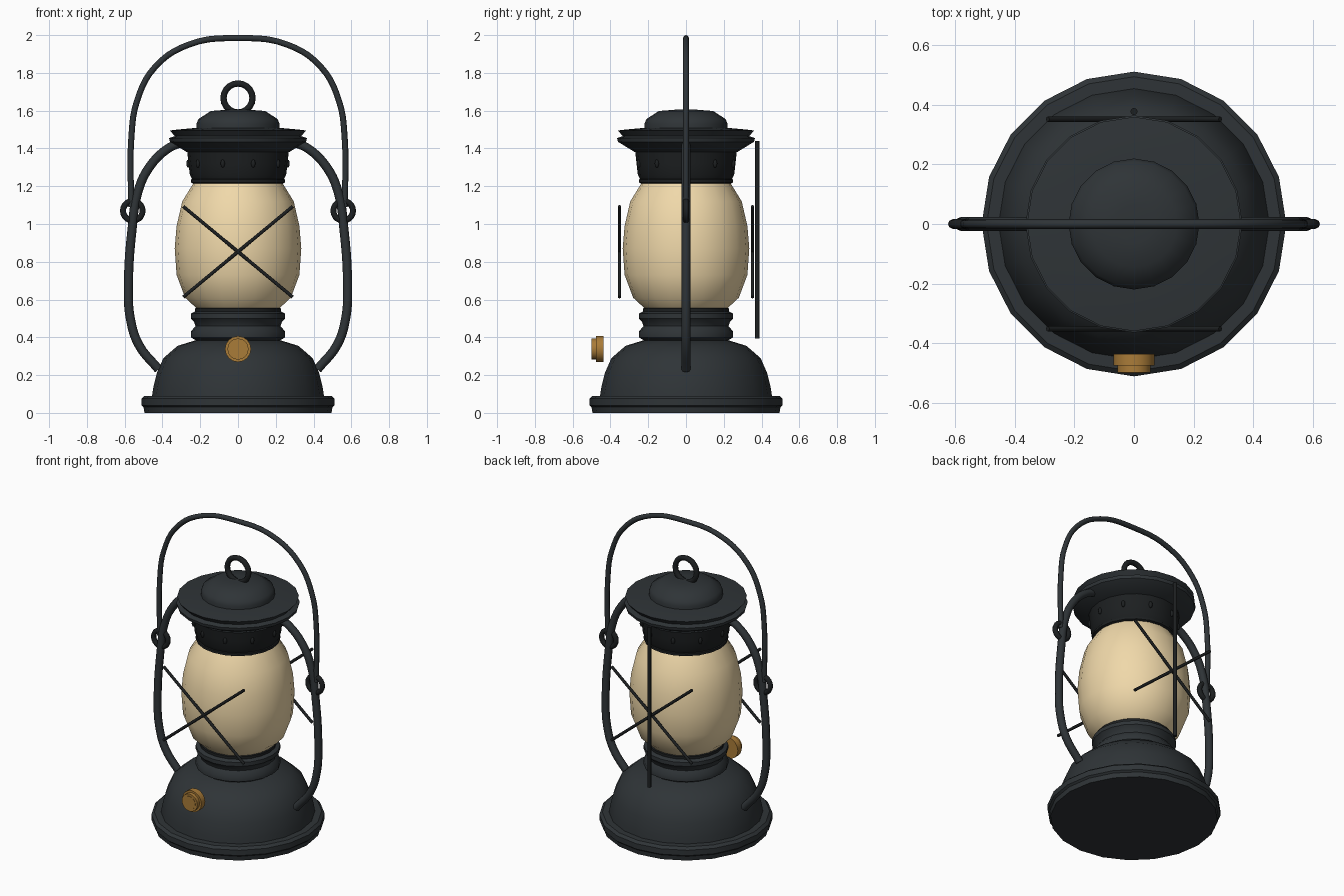
import bpy, bmesh
from math import sin, cos, pi, radians, atan2, hypot

if "Cube" in bpy.data.objects:
    bpy.data.objects.remove(bpy.data.objects["Cube"])


def mat(name, rgb):
    m = bpy.data.materials.new(name)
    m.diffuse_color = (*rgb, 1)
    m.use_nodes = True
    m.node_tree.nodes["Principled BSDF"].inputs["Base Color"].default_value = m.diffuse_color
    return m


IRON = mat("iron", (0.028, 0.034, 0.038))
BLACK = mat("black_iron", (0.012, 0.014, 0.015))
GLASS = mat("warm_glass", (0.87, 0.69, 0.40))
BRASS = mat("brass", (0.40, 0.20, 0.04))


def finish(ob, material, name, angle=40):
    ob.name = name
    ob.data.materials.clear()
    ob.data.materials.append(material)
    bpy.ops.object.select_all(action='DESELECT')
    ob.select_set(True)
    bpy.context.view_layer.objects.active = ob
    bpy.ops.object.shade_smooth_by_angle(angle=radians(angle))
    return ob


def lathe(name, profile, material, sides=20):
    """Revolve (radius, z) points around z, capping both ends."""
    bm = bmesh.new()
    rings = [[bm.verts.new((r * cos(2 * pi * i / sides), r * sin(2 * pi * i / sides), z))
              for i in range(sides)] for r, z in profile]
    for a, b in zip(rings, rings[1:]):
        for i in range(sides):
            j = (i + 1) % sides
            bm.faces.new((a[i], a[j], b[j], b[i]))
    bm.faces.new(rings[0][::-1])
    bm.faces.new(rings[-1])
    me = bpy.data.meshes.new(name)
    bm.to_mesh(me)
    bm.free()
    ob = bpy.data.objects.new(name, me)
    bpy.context.collection.objects.link(ob)
    return finish(ob, material, name)


def tube(name, pts, radius, material):
    """Round tube following a smooth curve through (x, z) points in the y=0 plane."""
    cu = bpy.data.curves.new(name, 'CURVE')
    cu.dimensions = '3D'
    cu.bevel_depth, cu.bevel_resolution = radius, 2
    cu.resolution_u, cu.use_fill_caps = 5, True
    sp = cu.splines.new('BEZIER')
    sp.bezier_points.add(len(pts) - 1)
    for p, (x, z) in zip(sp.bezier_points, pts):
        p.co = (x, 0, z)
        p.handle_left_type = p.handle_right_type = 'AUTO'
    ob = bpy.data.objects.new(name, cu)
    bpy.context.collection.objects.link(ob)
    bpy.ops.object.select_all(action='DESELECT')
    ob.select_set(True)
    bpy.context.view_layer.objects.active = ob
    bpy.ops.object.convert(target='MESH')
    return finish(bpy.context.object, material, name, 60)


def ring(name, x, z, major, minor, material):
    bpy.ops.mesh.primitive_torus_add(major_segments=20, minor_segments=8, major_radius=major,
                                     minor_radius=minor, location=(x, 0, z), rotation=(pi / 2, 0, 0))
    return finish(bpy.context.object, material, name, 60)


def rod(name, loc, length, radius, rot, material, sides=8):
    bpy.ops.mesh.primitive_cylinder_add(vertices=sides, radius=radius, depth=length,
                                        location=loc, rotation=rot)
    return finish(bpy.context.object, material, name, 50)


# Fuel tank and burner collar
lathe("fuel_tank", [(.495, 0), (.50, .03), (.512, .04), (.512, .075), (.495, .09), (.455, .09),
                    (.45, .125), (.445, .15), (.43, .21), (.395, .29), (.32, .355), (.20, .392)], IRON)
lathe("burner_collar", [(.20, .37), (.25, .40), (.25, .43), (.225, .46), (.232, .48),
                        (.25, .50), (.25, .525), (.22, .54)], IRON)
lathe("lower_globe_seat", [(.22, .53), (.228, .535), (.228, .552), (.215, .56)], BLACK)

# Glass globe
lathe("globe", [(.215, .55), (.28, .61), (.325, .73), (.335, .87), (.325, .99),
                (.295, 1.12), (.232, 1.222)], GLASS)

# Chimney, hood and cap
lathe("upper_globe_seat", [(.24, 1.215), (.25, 1.22), (.25, 1.235), (.24, 1.24)], BLACK)
lathe("chimney", [(.24, 1.23), (.255, 1.26), (.262, 1.32), (.272, 1.41)], BLACK)
lathe("hood", [(.27, 1.38), (.36, 1.435), (.365, 1.455), (.335, 1.465), (.36, 1.495),
               (.32, 1.50), (.21, 1.51)], IRON)
lathe("cap", [(.22, 1.50), (.22, 1.53), (.21, 1.555), (.145, 1.598), (.06, 1.605)], IRON)

# Vent slots around the chimney
for i in range(10):
    a = 2 * pi * i / 10
    bpy.ops.mesh.primitive_uv_sphere_add(segments=8, ring_count=6, radius=1,
                                         location=(.262 * cos(a), .262 * sin(a), 1.32), rotation=(0, 0, a))
    bpy.context.object.scale = (.012, .012, .022)
    finish(bpy.context.object, BLACK, f"vent_{i}", 60)

# Lifting ring
ring("top_ring", 0, 1.667, .077, .017, BLACK)

# Side tubes and handle pivots, mirrored
for s, side in ((-1, "left"), (1, "right")):
    path = [(.29, 1.435), (.37, 1.40), (.47, 1.30), (.53, 1.17), (.56, .98), (.58, .66),
            (.57, .50), (.525, .36), (.42, .23)]
    tube(f"side_tube_{side}", [(s * x, z) for x, z in path], .024, IRON)
    ring(f"handle_pivot_{side}", s * .557, 1.07, .052, .016, BLACK)

# Carrying handle
half = [(.565, 1.09), (.565, 1.45), (.535, 1.65), (.44, 1.83), (.26, 1.95)]
tube("carry_handle", [(-x, z) for x, z in half] + [(0, 1.984)] + half[::-1], .016, IRON)

# Crossed guard wires, front and back
for y, face in ((-.352, "front"), (.352, "back")):
    for s in (-1, 1):
        rod(f"guard_wire_{face}_{'a' if s < 0 else 'b'}", (0, y, .853), hypot(.58, .48), .009,
            (0, s * atan2(.58, .48), 0), BLACK)

# Rear rod
rod("rear_rod", (0, .378, .917), 1.045, .012, (0, 0, 0), BLACK)

# Wick knob
for name, y, d, r in (("knob_wheel", -.456, .04, .069), ("knob_rim", -.486, .026, .056),
                      ("knob_centre", -.488, .027, .042)):
    rod(name, (0, y, .338), d, r, (pi / 2, 0, 0), BRASS, 16)
